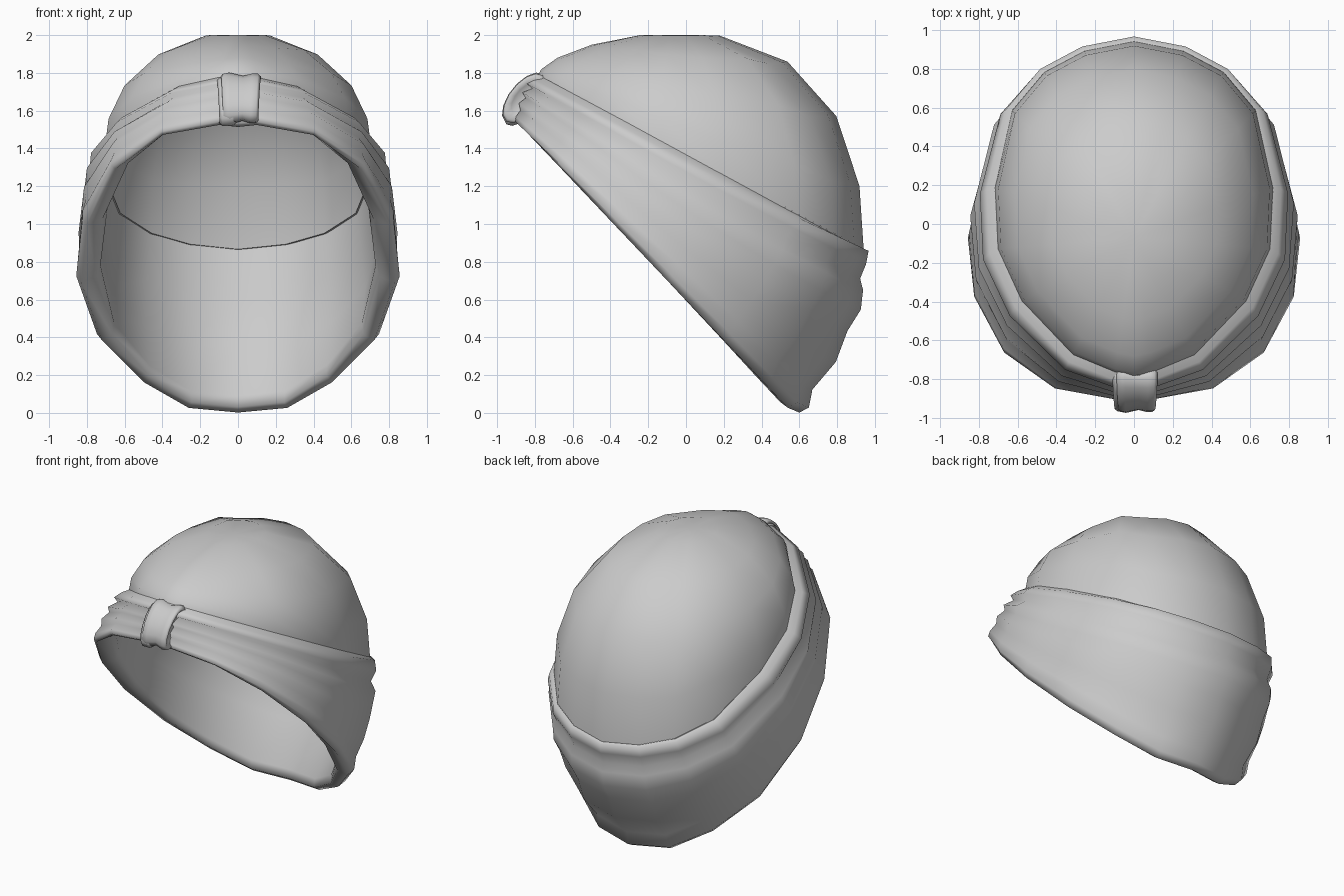
import bpy, bmesh, math
from mathutils import Vector

if "Cube" in bpy.data.objects:
    bpy.data.objects.remove(bpy.data.objects["Cube"])

# half outline of the wrap, back to front: top edge x, y, bottom edge x, y, backness
HALF = [(0, .95, 0, .60, 1), (.26, .90, .26, .54, .95), (.47, .79, .50, .41, .8),
        (.64, .59, .72, .20, .5), (.73, .19, .83, -.09, .2), (.715, -.13, .80, -.38, .05),
        (.59, -.40, .65, -.66, 0), (.32, -.68, .40, -.83, 0), (.10, -.77, .10, -.88, 0),
        (0, -.79, 0, -.87, 0)]
COLS = HALF + [(-a, b, -c, d, w) for a, b, c, d, w in HALF[-2:0:-1]]


def top_point(c):
    return Vector((c[0], c[1], 1.37 - .53 * c[1]))


def bottom_point(c):
    return Vector((c[2], c[3], max(.002, .596 - 1.055 * c[3])))


def outward(c):
    return Vector((c[0] + c[2], c[1] + c[3], 0)).normalized()


def loft(name, rings, closed_ends=(False, False), pole=None):
    """Skin a list of closed rings with quads, optionally capping the ends."""
    bm = bmesh.new()
    vs = [[bm.verts.new(p) for p in r] for r in rings]
    n = len(vs[0])
    for a, b in zip(vs, vs[1:]):
        for i in range(n):
            j = (i + 1) % n
            bm.faces.new((a[i], a[j], b[j], b[i]))
    if pole:
        p = bm.verts.new(pole)
        for i in range(n):
            bm.faces.new((vs[-1][i], vs[-1][(i + 1) % n], p))
    for end, ring in zip(closed_ends, (vs[0], vs[-1])):
        if end:
            bm.faces.new(ring)
    bmesh.ops.recalc_face_normals(bm, faces=bm.faces)
    me = bpy.data.meshes.new(name)
    bm.to_mesh(me)
    bm.free()
    for f in me.polygons:
        f.use_smooth = True
    ob = bpy.data.objects.new(name, me)
    bpy.context.collection.objects.link(ob)
    return ob


# cap crown: rounded dome rising from the wrap's tilted upper edge
rings = []
for deg in (90, 78, 59, 37, 14):
    s = math.sin(math.radians(deg))
    ring = []
    for c in COLS:
        b = top_point(c)
        b.x *= .98
        b.y *= .99
        p = 1.65 + .75 * min(1, c[4] + (.4 if abs(c[0]) > .5 else 0))
        h = max(0, 1 - s ** p) ** (1 / p)
        ring.append((b.x * s, -.07 + (b.y + .07) * s, min(2, b.z + (2.015 - b.z) * h)))
    rings.append(ring)
loft("cap_crown", rings, pole=(0, -.07, 2))

# folded cloth wrap: position down the cloth, bulge at back, bulge at sides and front
FOLDS = [(0, -.02, -.02), (.01, .02, .025), (.09, .035, .055), (.18, .035, .015),
         (.25, .075, .06), (.37, .105, .03), (.50, .08, .055), (.69, .085, .03),
         (.86, .02, .04), (.97, .04, .03), (1, .0, 0)]
rings = []
for i, (t, back, front) in enumerate(FOLDS):
    ring = []
    for c in COLS:
        w = c[4]
        u = t * w + (1 - w) * (t + i / (len(FOLDS) - 1)) / 2
        bulge = back * w + front * (1 - w)
        ring.append(top_point(c).lerp(bottom_point(c), u) + outward(c) * bulge)
    rings.append(ring)
# rolled hem and smooth lining back up to the crown
rings.append([bottom_point(c) - outward(c) * (.09 - .05 * c[4]) + Vector((0, 0, .03)) for c in COLS])
rings.append([bottom_point(c) - outward(c) * (.12 - .09 * c[4]) + Vector((0, 0, .09)) for c in COLS])
for t, back, front in ((.6, .025, -.06), (.3, .015, -.04), (.0, -.01, -.015)):
    rings.append([top_point(c).lerp(bottom_point(c), t)
                  + outward(c) * (back * c[4] + front * (1 - c[4])) for c in COLS])
loft("cloth_wrap", rings)


def knot_loop(name, sections, centre, a, b):
    """Tilted oval loop around the gathered cloth, lofted along x."""
    d = Vector((0, .62, .78))
    e = Vector((0, -.78, .62))
    rings = []
    for x, s in sections:
        # the loop narrows slightly toward its lower end
        rings.append([Vector((x * (1 + .06 * math.cos(k * math.tau / 14)), 0, 0))
                      + Vector(centre)
                      + d * (a * s * math.cos(k * math.tau / 14))
                      + e * (b * s * math.sin(k * math.tau / 14)) for k in range(14)])
    loft(name, rings, (True, True))


# front knot with a central crease, and the under-loop peeking out on one side
knot_loop("front_knot", [(-.07, .6), (-.085, .85), (-.08, .97), (-.045, 1.03), (.025, .9),
                         (.07, .99), (.10, .99), (.115, .88), (.09, .6)],
          (0, -.855, 1.665), .158, .08)
knot_loop("knot_under_loop", [(-.08, .65), (-.105, .88), (-.09, 1.0), (-.03, 1.0), (0, .8)],
          (0, -.855, 1.648), .155, .072)
